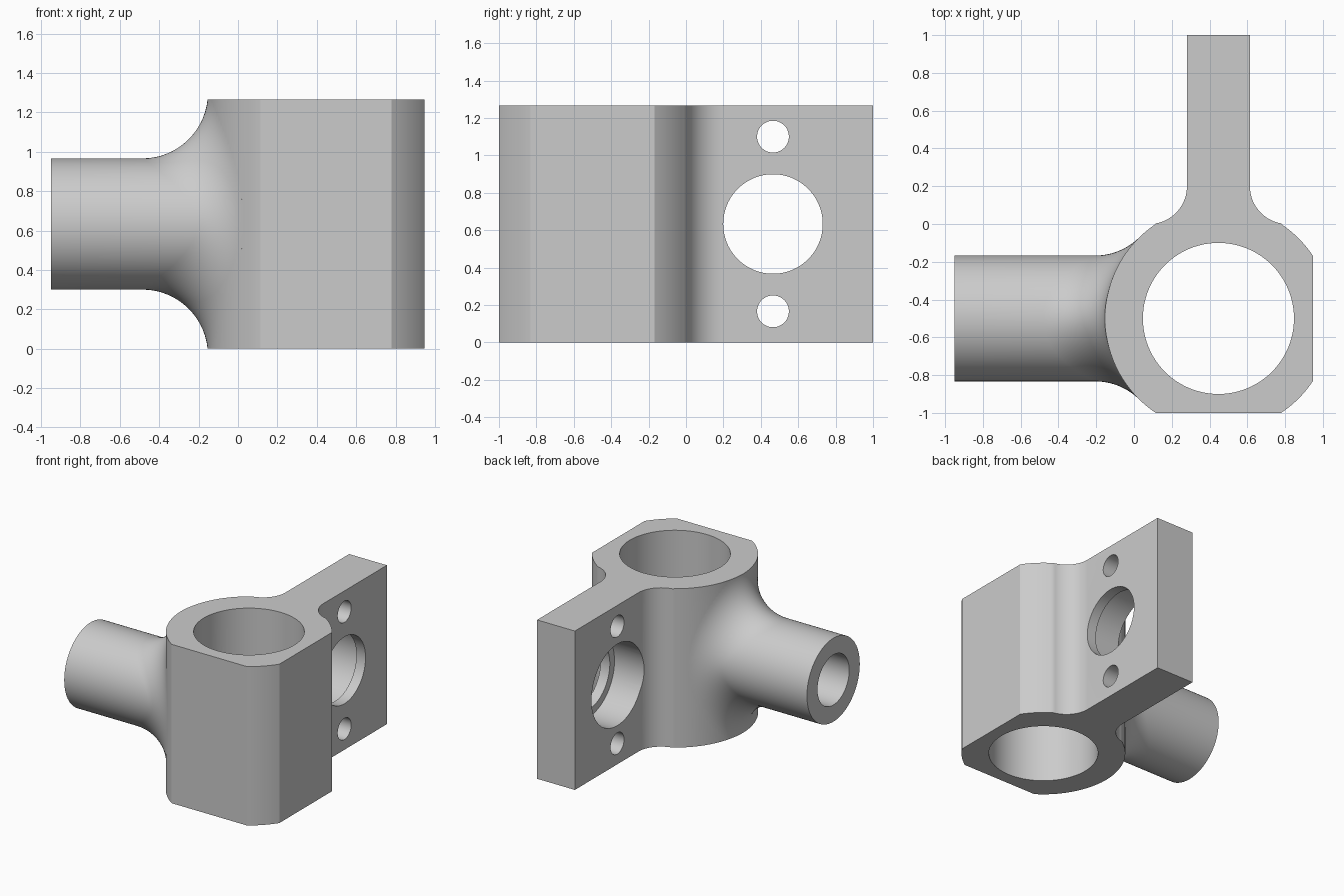
import bpy, bmesh, math
from mathutils import Vector, Matrix

old = bpy.data.objects.get("Cube")
if old:
    bpy.data.objects.remove(old, do_unlink=True)

CX, CY, H = 0.447, -0.5, 1.267      # collar axis and height
CZ = H / 2
R, BORE = 0.6, 0.4                  # collar radii
PIPE, BLEND = 0.333, 0.333          # pipe radius and its blend radius
HALF = 0.1665                       # half plate thickness
HOLE_Y = 0.465

grey = bpy.data.materials.new("plain grey")
grey.use_nodes = True
grey.diffuse_color = (0.6, 0.6, 0.6, 1)
grey.node_tree.nodes["Principled BSDF"].inputs["Base Color"].default_value = (0.6, 0.6, 0.6, 1)


def make(name, bm):
    bmesh.ops.recalc_face_normals(bm, faces=bm.faces)
    mesh = bpy.data.meshes.new(name)
    bm.to_mesh(mesh)
    bm.free()
    mesh.materials.append(grey)
    ob = bpy.data.objects.new(name, mesh)
    bpy.context.collection.objects.link(ob)
    return ob


def arc(cx, cy, r, a, b, n):
    return [(cx + r * math.cos(a + (b - a) * i / n),
             cy + r * math.sin(a + (b - a) * i / n)) for i in range(n + 1)]


def cylinder(name, r, start, end, n=96):
    start, end = Vector(start), Vector(end)
    axis = end - start
    turn = axis.to_track_quat('Z', 'Y').to_matrix().to_4x4()
    bm = bmesh.new()
    bmesh.ops.create_cone(bm, cap_ends=True, segments=n, radius1=r, radius2=r, depth=axis.length,
                          matrix=Matrix.Translation((start + end) / 2) @ turn)
    return make(name, bm)


def combine(target, other, operation):
    mod = target.modifiers.new(operation, 'BOOLEAN')
    mod.operation, mod.solver, mod.object = operation, 'EXACT', other
    bpy.context.view_layer.objects.active = target
    bpy.ops.object.modifier_apply(modifier=mod.name)
    bpy.data.objects.remove(other, do_unlink=True)


# Collar with two flats, blended into the mounting plate
flat = math.acos(0.5 / R)           # half angle covered by each flat
q = math.pi / 2
fr = 0.2
bend = math.radians(79.6)
right_blend = arc(CX + HALF + fr, fr, fr, 2 * math.pi - q - (q - bend), math.pi, 16)
left_blend = arc(CX - HALF - fr, fr, fr, 0, -bend, 16)
profile = (arc(CX, CY, R, -q + flat, -flat, 12)
           + arc(CX, CY, R, flat, q - flat, 12)[:-1]
           + right_blend
           + [(CX + HALF, 1), (CX - HALF, 1)]
           + left_blend
           + arc(CX, CY, R, q + flat, 3 * q - flat, 80)[1:])
bm = bmesh.new()
base = bm.faces.new([bm.verts.new((x, y, -0.1)) for x, y in profile])
top = bmesh.ops.extrude_face_region(bm, geom=[base])["geom"]
bmesh.ops.translate(bm, vec=(0, 0, H + 0.2), verts=[v for v in top if isinstance(v, bmesh.types.BMVert)])
bracket = make("collar_bracket", bm)

# Side pipe: rings run along the tube, round the blend and into the collar wall
SEG, STEPS = 96, 16
columns = []
for i in range(SEG):
    t = 2 * math.pi * i / SEG
    c, s = math.cos(t), math.sin(t)
    y, z = (PIPE + BLEND) * c, (PIPE + BLEND) * s
    ball = Vector((-math.sqrt((R + BLEND) ** 2 - y * y), y, z))
    on_pipe = Vector((0, -c, -s))
    on_wall = Vector((-ball.x, -ball.y, 0)).normalized()
    pts = [Vector((-0.95 - CX, PIPE * c, PIPE * s))]
    pts += [ball + BLEND * on_pipe.slerp(on_wall, k / STEPS) for k in range(STEPS + 1)]
    pts.append(pts[-1] + on_wall * 0.1)
    columns.append(pts)
bm = bmesh.new()
shift = Vector((CX, CY, CZ))
grid = [[bm.verts.new(p + shift) for p in col] for col in columns]
inner = bm.verts.new((CX - 0.45, CY, CZ))
for a, b in zip(grid, grid[1:] + grid[:1]):
    for k in range(len(a) - 1):
        bm.faces.new((a[k], a[k + 1], b[k + 1], b[k]))
    bm.faces.new((a[-1], inner, b[-1]))
bm.faces.new([col[0] for col in grid])
combine(bracket, make("side_pipe", bm), 'UNION')

# Trim top and bottom flush
bm = bmesh.new()
bmesh.ops.create_cube(bm, size=1, matrix=Matrix.Translation((0, 0, CZ)) @ Matrix.Diagonal((4, 4, H, 1)))
combine(bracket, make("trim_block", bm), 'INTERSECT')

# Bores, plate window with its recess, and bolt holes
cuts = [
    cylinder("collar_bore", BORE, (CX, CY, -0.5), (CX, CY, H + 0.5)),
    cylinder("pipe_bore", 0.2, (-1.2, CY, CZ), (CX, CY, CZ), 64),
    cylinder("plate_window", 0.266, (0.1, HOLE_Y, CZ), (0.9, HOLE_Y, CZ)),
    cylinder("window_recess", 0.325, (0, HOLE_Y, CZ), (0.533, HOLE_Y, CZ)),
]
for side in (-1, 1):
    z = CZ + side * 0.467
    cuts.append(cylinder("bolt_hole", 0.085, (0.1, HOLE_Y, z), (0.9, HOLE_Y, z), 48))
for cutter in cuts:
    combine(bracket, cutter, 'DIFFERENCE')

# Smooth curved walls, keep crisp edges
bpy.ops.object.select_all(action='DESELECT')
bracket.select_set(True)
bpy.context.view_layer.objects.active = bracket
bpy.ops.object.shade_smooth_by_angle(angle=math.radians(30))
